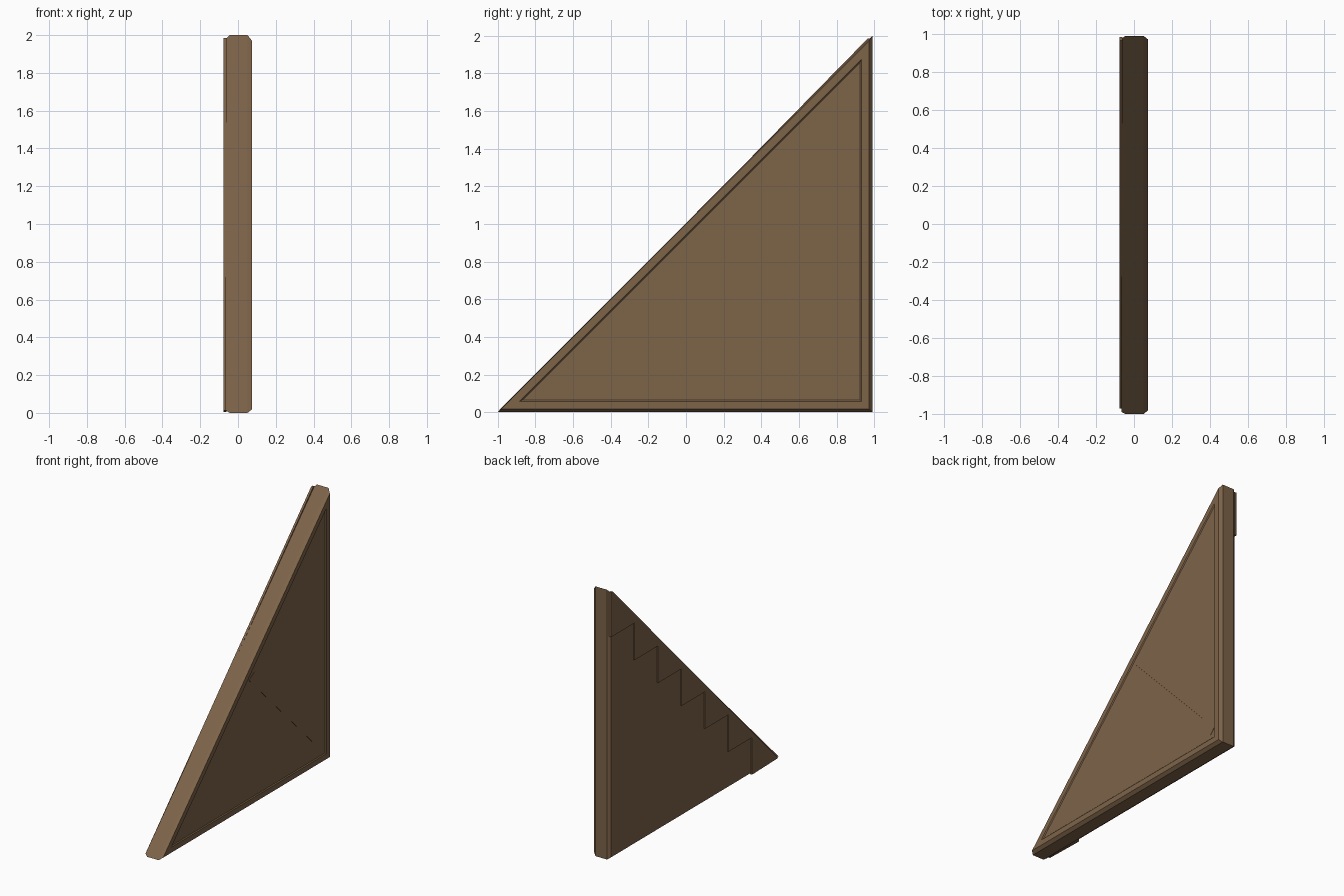
import bpy, bmesh, math

if "Cube" in bpy.data.objects:
    bpy.data.objects.remove(bpy.data.objects["Cube"])

wood = bpy.data.materials.new("brown_wood")
wood.diffuse_color = (0.205, 0.125, 0.066, 1)
wood.use_nodes = True
wood.node_tree.nodes["Principled BSDF"].inputs["Base Color"].default_value = wood.diffuse_color


def finish(name, bm):
    bmesh.ops.recalc_face_normals(bm, faces=bm.faces)
    me = bpy.data.meshes.new(name)
    bm.to_mesh(me)
    bm.free()
    me.materials.append(wood)
    ob = bpy.data.objects.new(name, me)
    bpy.context.collection.objects.link(ob)
    return ob


def triangle(d):
    """Corners (y, z) of the right triangle, inset by d from every side."""
    back, floor, slope = 0.99 - d, d, 1.025 - d * math.sqrt(2)
    pts = [(floor - slope, floor), (back, floor), (back, back + slope)]
    return [(max(y, -1.0), min(z, 2.0)) for y, z in pts]


def plate(name, pts, x0, x1):
    """Flat (y, z) outline extruded between two x positions."""
    bm = bmesh.new()
    a = [bm.verts.new((x0, y, z)) for y, z in pts]
    b = [bm.verts.new((x1, y, z)) for y, z in pts]
    bm.faces.new(a)
    bm.faces.new(b)
    n = len(pts)
    for i in range(n):
        j = (i + 1) % n
        bm.faces.new((a[i], a[j], b[j], b[i]))
    return finish(name, bm)


# frame: chamfered beam section swept round the triangle with mitred corners
section = [(-0.045, 0.0), (0.05, 0.0), (0.073, 0.018), (0.073, 0.058),
           (0.064, 0.068), (-0.06, 0.068), (-0.066, 0.058), (-0.066, 0.015)]
bm = bmesh.new()
loops = [[bm.verts.new((x, y, z)) for y, z in triangle(d)] for x, d in section]
for i, loop in enumerate(loops):
    nxt = loops[(i + 1) % len(loops)]
    for k in range(3):
        m = (k + 1) % 3
        bm.faces.new((loop[k], loop[m], nxt[m], nxt[k]))
finish("triangular_frame", bm)

# infill panel, almost flush with the frame
plate("infill_panel", triangle(0.03), -0.067, 0.067)

# brace from the square corner to the middle of the slope
w = 0.035
plate("diagonal_brace",
      [(0.92 - w, 0.10 - w + 0.03), (0.92, 0.10 + w), (0.03 + 2 * w, 0.95 + w),
       (0.03, 0.95 - w + 0.03)], 0.05, 0.069)

# stepped cladding along the slope on the left side
step, outline = 0.275, [(-0.97, 0.012), (0.965, 1.985), (0.985, 1.985)]
for i in range(6):
    y, z = 0.985 - i * step, 1.655 - i * step
    outline += [(y, z), (y - step, z)]
outline += [(0.985 - 6 * step, 0.005)]
plate("stepped_cladding", outline, -0.076, -0.06)
